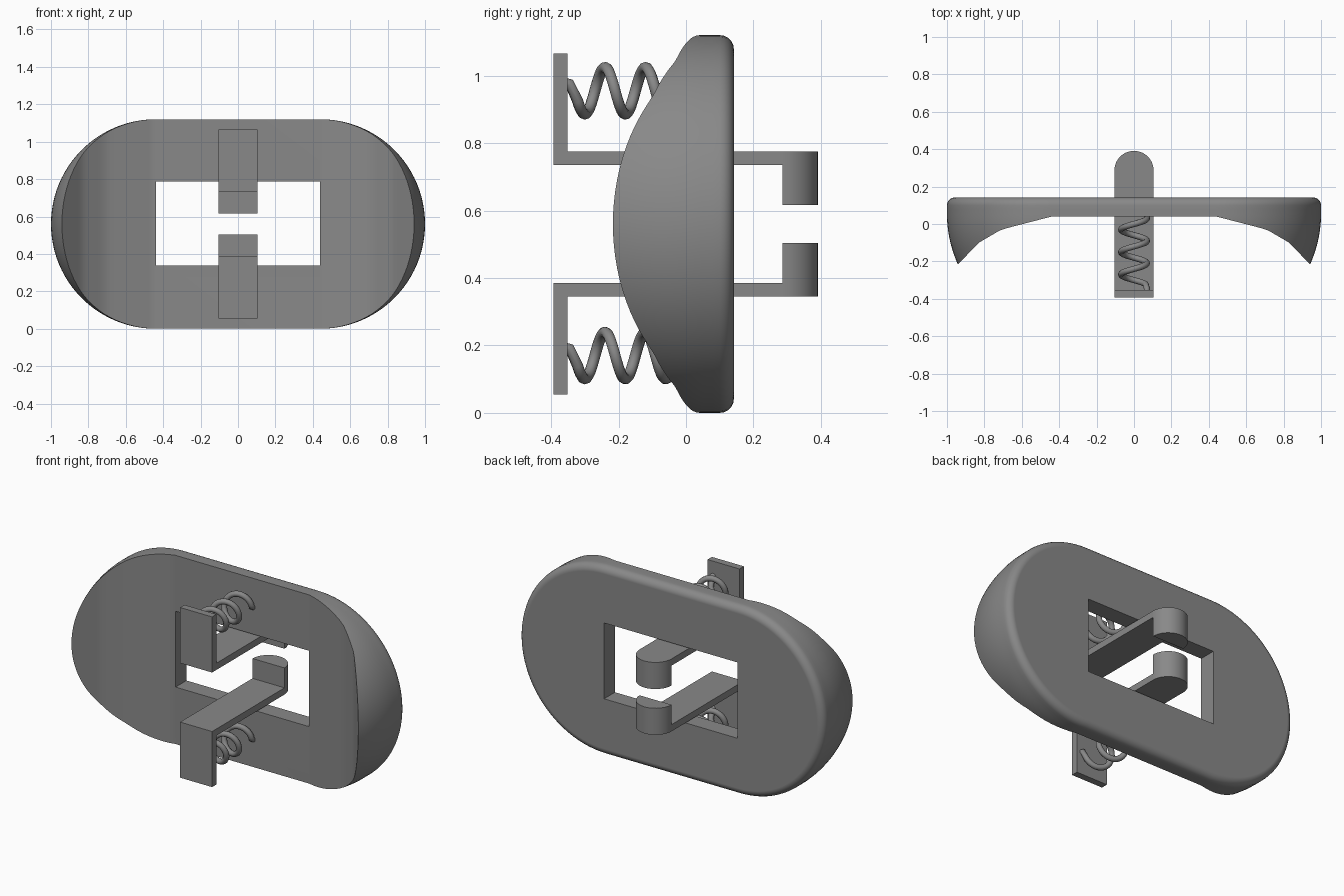
import bpy, bmesh, math

if "Cube" in bpy.data.objects:
    bpy.data.objects.remove(bpy.data.objects["Cube"])

MID = 0.56            # half height, also the end radius
gray = bpy.data.materials.new("gray")
gray.diffuse_color = (0.25, 0.25, 0.25, 1)
gray.use_nodes = True
gray.node_tree.nodes["Principled BSDF"].inputs["Base Color"].default_value = gray.diffuse_color


def make(name, bm, angle=30):
    bmesh.ops.recalc_face_normals(bm, faces=bm.faces)
    me = bpy.data.meshes.new(name)
    bm.to_mesh(me)
    bm.free()
    me.materials.append(gray)
    ob = bpy.data.objects.new(name, me)
    bpy.context.collection.objects.link(ob)
    bpy.ops.object.select_all(action='DESELECT')
    ob.select_set(True)
    bpy.context.view_layer.objects.active = ob
    if angle:
        bpy.ops.object.shade_smooth_by_angle(angle=math.radians(angle))
    return ob


def box(bm, x0, x1, y0, y1, z0, z1):
    r = bmesh.ops.create_cube(bm, size=1)
    for v in r["verts"]:
        v.co = ((x0 + x1) / 2 + v.co.x * (x1 - x0),
                (y0 + y1) / 2 + v.co.y * (y1 - y0),
                (z0 + z1) / 2 + v.co.z * (z1 - z0))


# --- Face plate: rounded-end slab with ends sweeping forward ---
FRONT = [(0, 0.04), (0.44, 0.04), (0.71, -0.03), (0.83, -0.10), (0.94, -0.215), (1.1, -0.38)]


def front_y(x):
    x = abs(x)
    for (xa, ya), (xb, yb) in zip(FRONT, FRONT[1:]):
        if x <= xb:
            return ya + (yb - ya) * (x - xa) / (xb - xa)


def taper(y):
    return 0.82 * max(0, 0.05 - y) ** 2


N = 48
angles = [-math.pi / 2 + math.pi * i / N for i in range(N + 1)]
# outline as (straight-part end, direction) pairs, right end then left end
outline = [(0.44, a) for a in angles] + [(-0.44, a + math.pi) for a in angles]
bm = bmesh.new()
columns = []
for cx, a in outline:
    yf = 0.04
    for _ in range(12):      # where the tapered wall meets the front sweep
        yf = front_y(cx + (MID - taper(yf)) * math.cos(a))
    levels = []
    for k in range(6):       # rounded back edge
        t = math.pi / 2 * k / 5
        levels.append((0.10 + 0.042 * math.cos(t), 0.042 * (1 - math.sin(t))))
    for k in range(9):       # wall running forward to the front rim
        y = 0.08 + (yf - 0.08) * k / 8
        levels.append((y, taper(y)))
    columns.append([bm.verts.new((cx + (MID - d) * math.cos(a), y,
                                  MID + (MID - d) * math.sin(a))) for y, d in levels])
n = len(columns)
for i in range(n):
    c, d = columns[i], columns[(i + 1) % n]
    for k in range(len(c) - 1):
        bm.faces.new((c[k], c[k + 1], d[k + 1], d[k]))
bm.faces.new([c[0] for c in columns])
rim = [c[-1] for c in columns]
for base in (0, N + 1):      # front strips pair lower and upper rim points
    for i in range(N // 2):
        lo, hi = base + i, base + N - i
        quad = [rim[lo], rim[lo + 1], rim[hi - 1], rim[hi]]
        bm.faces.new(quad[:2] + quad[3:] if lo + 1 == hi - 1 else quad)
bm.faces.new((rim[0], rim[N], rim[N + 1], rim[2 * N + 1]))
plate = make("face_plate", bm, None)

# rectangular window through the plate
bm = bmesh.new()
box(bm, -0.438, 0.438, -0.5, 0.5, 0.338, 0.788)
cutter = make("window_cutter", bm, None)
cutter.hide_render = True
bpy.context.view_layer.objects.active = plate
cut = plate.modifiers.new("window", 'BOOLEAN')
cut.operation, cut.solver, cut.object = 'DIFFERENCE', 'EXACT', cutter
bpy.ops.object.modifier_apply(modifier=cut.name)
bpy.data.objects.remove(cutter)
plate.select_set(True)
bpy.ops.object.shade_smooth_by_angle(angle=math.radians(30))
wn = plate.modifiers.new("even_shading", 'WEIGHTED_NORMAL')
wn.keep_sharp = True


# --- Latch arms: upright plate, arm and rounded hook, profile extruded ---
def latch(name, flip):
    z = (lambda h: 2 * MID - h) if flip else (lambda h: h)
    W = 0.105
    bm = bmesh.new()
    box(bm, -W, W, -0.393, -0.352, *sorted((z(0.735), z(1.065))))
    box(bm, -W, W, -0.352, 0.286, *sorted((z(0.735), z(0.775))))
    arc = [(W * math.cos(math.pi * i / 24), 0.286 + W * math.sin(math.pi * i / 24))
           for i in range(25)]
    f = bm.faces.new([bm.verts.new((x, y, z(0.775))) for x, y in arc])
    r = bmesh.ops.extrude_face_region(bm, geom=[f])
    for v in r["geom"]:
        if isinstance(v, bmesh.types.BMVert):
            v.co.z = z(0.617)
    make(name, bm)


latch("upper_latch", False)
latch("lower_latch", True)


# --- Coil springs between the upright plates and the face plate ---
def spring(name, zc):
    R, pitch, start, turns, steps = 0.069, 0.12, -0.33, 3, 28
    pts = [(R, -0.356, zc + 0.022), (R, -0.345, zc + 0.02)]
    for i in range(2, turns * steps + 1):
        t = 2 * math.pi * i / steps
        pts.append((R * math.cos(t), start + pitch * i / steps, zc - R * math.sin(t)))
    pts.append((R, 0.05, zc - 0.01))
    cu = bpy.data.curves.new(name, 'CURVE')
    cu.dimensions = '3D'
    cu.bevel_depth, cu.bevel_resolution, cu.use_fill_caps = 0.0165, 3, True
    sp = cu.splines.new('POLY')
    sp.points.add(len(pts) - 1)
    for p, co in zip(sp.points, pts):
        p.co = (*co, 1)
    sp.use_smooth = True
    cu.materials.append(gray)
    bpy.context.collection.objects.link(bpy.data.objects.new(name, cu))


spring("upper_spring", 0.955)
spring("lower_spring", 0.17)
